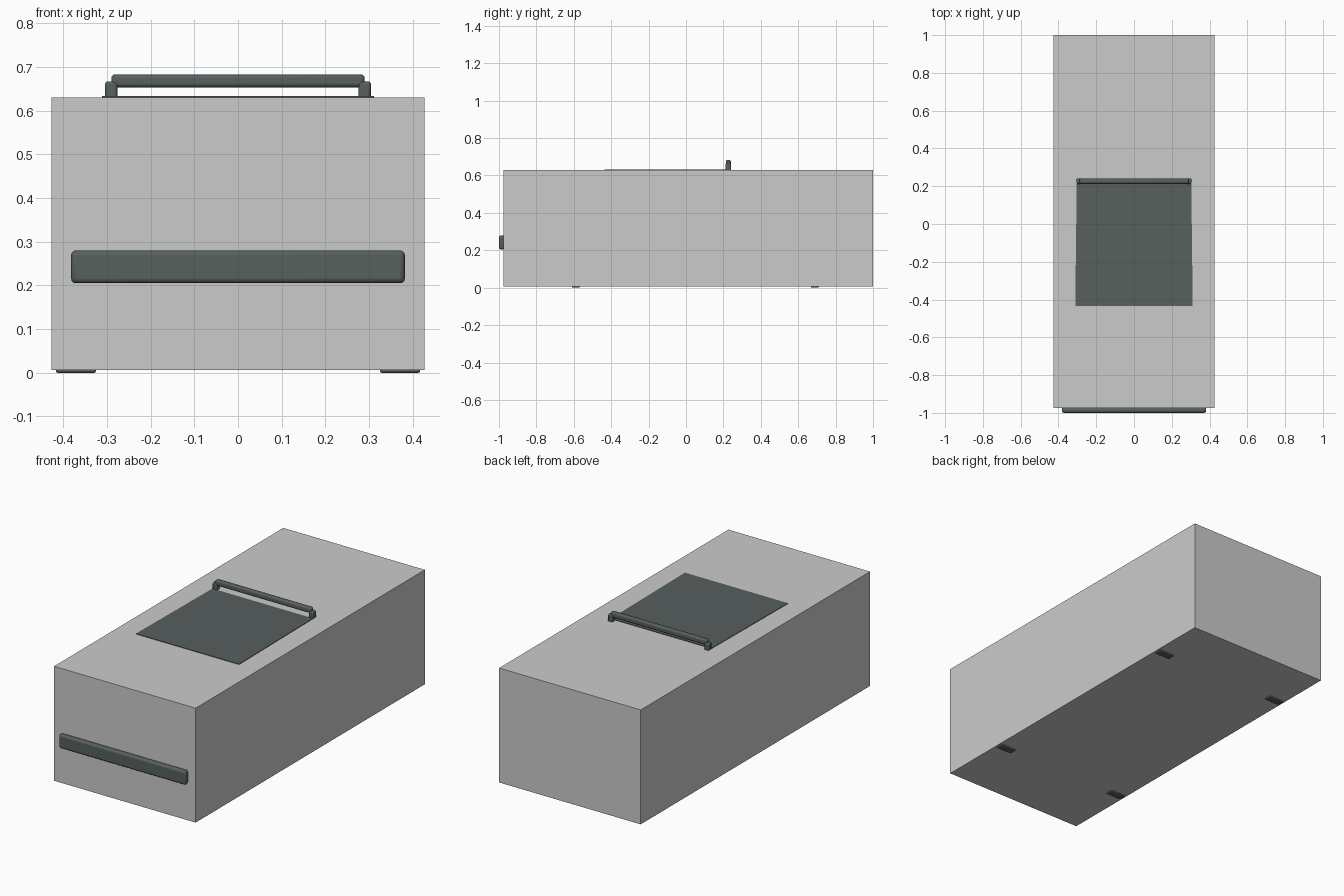
import bpy, bmesh
from mathutils import Vector

cube = bpy.data.objects.get("Cube")
if cube:
    bpy.data.objects.remove(cube, do_unlink=True)


def material(name, rgb):
    m = bpy.data.materials.new(name)
    m.use_nodes = True
    m.diffuse_color = (*rgb, 1)
    m.node_tree.nodes["Principled BSDF"].inputs["Base Color"].default_value = (*rgb, 1)
    return m


light_grey = material("light grey", (0.6, 0.6, 0.6))
dark_grey = material("dark green grey", (0.095, 0.115, 0.11))


def box(name, low, high, mat, bevel=0, segments=2, taper=0):
    """Box between two corners; taper narrows the back end in x."""
    low, high = Vector(low), Vector(high)
    mid, size = (low + high) / 2, high - low
    mesh = bpy.data.meshes.new(name)
    bm = bmesh.new()
    bmesh.ops.create_cube(bm, size=1)
    for v in bm.verts:
        if v.co.y > 0:
            v.co.x *= 1 - taper
        v.co = v.co * size
    bm.to_mesh(mesh)
    bm.free()
    mesh.materials.append(mat)
    obj = bpy.data.objects.new(name, mesh)
    obj.location = mid
    bpy.context.collection.objects.link(obj)
    if bevel:
        mod = obj.modifiers.new("rounded edges", "BEVEL")
        mod.width = bevel
        mod.segments = segments
        bpy.ops.object.select_all(action="DESELECT")
        obj.select_set(True)
        bpy.context.view_layer.objects.active = obj
        bpy.ops.object.shade_smooth_by_angle()
    return obj


# Main body
box("body", (-0.427, -0.975, 0.006), (0.427, 1, 0.63), light_grey)

# Front bumper strip
box("front_bumper", (-0.382, -1, 0.205), (0.382, -0.97, 0.28), dark_grey, 0.011, 3)

# Thin panel on top, slightly narrower at the back
box("top_panel", (-0.311, -0.435, 0.626), (0.311, 0.213, 0.633), dark_grey, taper=0.025)

# Raised rail and its posts
box("top_rail", (-0.29, 0.213, 0.653), (0.29, 0.24, 0.683), dark_grey, 0.009, 3)
for side, x in (("left", 0.29), ("right", -0.29)):
    box(side + "_rail_post", (x - 0.014, 0.212, 0.62), (x + 0.014, 0.241, 0.667),
        dark_grey, 0.006)

# Feet
for side, x in (("left", 0.371), ("right", -0.371)):
    for end, y in (("front", -0.589), ("back", 0.689)):
        box(f"{end}_{side}_foot", (x - 0.046, y - 0.021, 0), (x + 0.046, y + 0.021, 0.015),
            dark_grey, 0.004)
